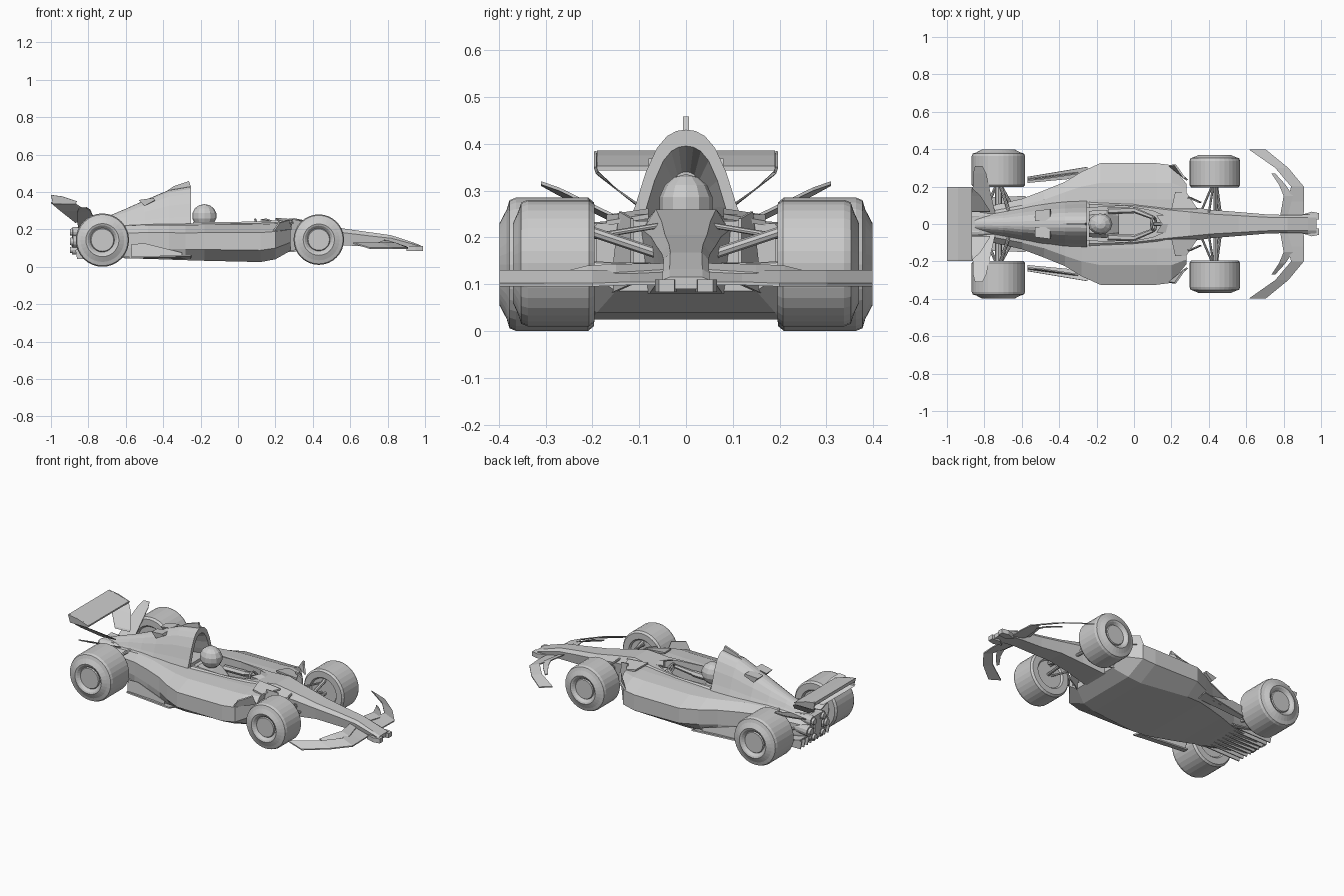
import bpy, bmesh, math
from mathutils import Vector

if "Cube" in bpy.data.objects:
    bpy.data.objects.remove(bpy.data.objects["Cube"])


def make(name, verts, faces, mirror=False, thick=0):
    me = bpy.data.meshes.new(name)
    me.from_pydata(verts, [], faces)
    bm = bmesh.new()
    bm.from_mesh(me)
    bmesh.ops.recalc_face_normals(bm, faces=bm.faces)
    bm.to_mesh(me)
    bm.free()
    ob = bpy.data.objects.new(name, me)
    bpy.context.collection.objects.link(ob)
    if thick:
        m = ob.modifiers.new("thickness", 'SOLIDIFY')
        m.thickness, m.offset = thick, 0
    if mirror:
        m = ob.modifiers.new("mirror", 'MIRROR')
        m.use_axis = (False, True, False)
        m.use_mirror_merge = False
    return ob


def skin(name, rings, mirror=False):
    n = len(rings[0])
    verts = [p for r in rings for p in r]
    faces = [(k*n + i, k*n + (i+1) % n, (k+1)*n + (i+1) % n, (k+1)*n + i)
             for k in range(len(rings)-1) for i in range(n)]
    faces += [tuple(range(n)), tuple(range((len(rings)-1)*n, len(rings)*n))]
    return make(name, verts, faces, mirror)


def loft(name, sections):
    """Each section is (x, half profile from top centre to bottom centre)."""
    rings = []
    for x, half in sections:
        full = half + [(-y, z) for y, z in reversed(half) if y > 1e-6]
        rings.append([(x, y, z) for y, z in full])
    return skin(name, rings)


def plate(name, pts, thick=.008, mirror=True):
    return make(name, pts, [tuple(range(len(pts)))], mirror, thick)


def rod(name, a, b, r=.008, n=6, mirror=True, r2=None):
    a, b = Vector(a), Vector(b)
    q = (b-a).to_track_quat('Z', 'Y')
    rings = []
    for p, rad in ((a, r), (b, r2 or r)):
        rings.append([tuple(p + q @ Vector((rad*math.cos(t), rad*math.sin(t), 0)))
                      for t in [2*math.pi*i/n for i in range(n)]])
    return skin(name, rings, mirror)


def prism(name, outline, z0, z1, mirror=False):
    return skin(name, [[(x, y, z) for x, y in outline] for z in (z0, z1)], mirror)


def span(name, stations, t, mirror=True):
    """Wing from (y, x lead, x trail, z lead, z trail) stations."""
    return skin(name, [[(a, y, za), (b, y, zb), (b, y, zb-t), (a, y, za-t)]
                       for y, a, b, za, zb in stations], mirror)


def cut(ob, cutter):
    m = ob.modifiers.new("cut", 'BOOLEAN')
    m.operation, m.object, m.solver = 'DIFFERENCE', cutter, 'EXACT'
    cutter.hide_render = True
    cutter.display_type = 'WIRE'
    cutter.hide_set(True)


# Side pods, floor and tail: x, width, bottom, top, top width, bottom width
def pod(w, zb, zt, wt, wb):
    h = zt - zb
    return [(0, zt), (wt*.6, zt), (wt, zt-h*.04), (w, zt-h*.25), (w, zb+h*.3), (wb, zb), (0, zb)]


body = loft("body", [(x, pod(*p)) for x, *p in [
    (.28, .215, .085, .235, .19, .15), (.2, .315, .04, .238, .22, .19), (.12, .325, .025, .235, .22, .2),
    (-.18, .325, .032, .232, .22, .24), (-.28, .28, .035, .23, .2, .235), (-.37, .225, .038, .23, .17, .21),
    (-.48, .18, .042, .23, .13, .175), (-.6, .135, .045, .225, .1, .13), (-.86, .075, .06, .19, .05, .06)]])

# Chassis and nose
def tub(w, zb, zt):
    return [(0, zt), (w*.7, zt), (w, zt-(zt-zb)*.25), (w*.85, zb), (0, zb)]


nose = loft("nose", [(x, tub(*p)) for x, *p in [
    (-.24, .15, .1, .24), (0, .14, .1, .24), (.17, .11, .08, .245), (.3, .092, .08, .26), (.42, .075, .1, .235),
    (.56, .064, .115, .205), (.7, .052, .107, .185), (.82, .048, .105, .168), (.93, .05, .095, .132),
    (.975, .05, .09, .115)]])
prism("nose_tip", [(.94, .02), (.99, .025), (.99, .058), (.95, .066), (.9, .05)], .083, .11, True)

hole = prism("cockpit_cutter", [(-.27, .085), (-.05, .098), (.1, .07), (.17, .04),
                                (.17, -.04), (.1, -.07), (-.05, -.098), (-.27, -.085)], .11, .4)
cut(body, hole)
cut(nose, hole)
for s in (1, -1):
    intake = prism("intake_cutter", [(.2, s*.125), (.32, s*.125), (.32, s*.19), (.2, s*.19)], .12, .2)
    cut(body, intake)

# Engine cover with hollow air intake
def arch(w, zt, zb=.2):
    h = zt - zb
    return [(0, zt), (w*.15, zt-h*.012), (w*.3, zt-h*.06), (w*.46, zt-h*.17), (w*.64, zt-h*.4),
            (w*.8, zt-h*.7), (w, zb), (0, zb)]


loft("engine_cover", [(-.4, arch(.06, .34, .23)), (-.25, arch(.105, .395, .21)), (-.25, arch(.135, .43)),
                      (-.37, arch(.13, .41)), (-.5, arch(.115, .355)), (-.6, arch(.095, .31)),
                      (-.7, arch(.07, .268)), (-.85, arch(.05, .215, .17))])
plate("intake_fin", [(-.38, 0, .405), (-.345, 0, .43), (-.262, 0, .458), (-.252, 0, .425)], .012, False)
skin("cover_scoop", [[(-.53, .015, .355), (-.45, .015, .368), (-.445, .02, .35), (-.5, .03, .325)],
                     [(-.53, .07, .357), (-.45, .08, .368), (-.445, .08, .355), (-.5, .07, .325)]], True)

# Driver and cockpit fittings
bpy.ops.mesh.primitive_uv_sphere_add(segments=12, ring_count=7, radius=1, location=(-.18, 0, .272))
helmet = bpy.context.object
helmet.name = "helmet"
helmet.scale = (.066, .058, .063)
loft("driver_torso", [(-.24, tub(.07, .11, .22)), (-.15, tub(.075, .11, .21)), (-.08, tub(.06, .11, .15))])
rod("driver_arm", (-.14, .07, .19), (0, .075, .19), .018)
rod("driver_forearm", (0, .075, .19), (.1, .035, .225), .015, r2=.011)
bpy.ops.mesh.primitive_torus_add(major_segments=14, minor_segments=6, major_radius=.036, minor_radius=.007,
                                 location=(.105, 0, .218), rotation=(0, math.radians(70), 0))
bpy.context.object.name = "steering_wheel"
rod("steering_column", (.105, 0, .218), (.17, 0, .2), .012, mirror=False)
span("windscreen", [(0, .19, .15, .245, .258), (.045, .17, .12, .245, .253)], .006)

# Wheels: lathed around the axle
def wheel(name, x, z, r, y0, y1, cap, n=32):
    prof = [(.03, y0+.01), (r*.6, y0+.01), (r*.66, y0), (r*.93, y0), (r, y0+.012), (r, y1-.02), (r*.96, y1-.006),
            (r*.82, y1), (r*.62, cap), (r*.55, cap-.004), (r*.45, cap-.018), (r*.42, cap-.012), (.01, cap-.012)]
    skin(name, [[(x+a*math.cos(t), y, z+a*math.sin(t)) for t in [2*math.pi*i/n for i in range(n)]]
                for a, y in prof], True)


wheel("rear_wheels", -.725, .1425, .1425, .197, .383, .398)
wheel("front_wheels", .432, .145, .135, .195, .358, .37)

# Suspension
for name, a, b, r in [("front_push_rod", (.435, .06, .165), (.435, .21, .215), .011),
                      ("front_upper_arm", (.4, .06, .225), (.425, .21, .2), .006),
                      ("front_lower_arm", (.46, .06, .135), (.44, .21, .14), .009),
                      ("front_track_arm", (.36, .07, .14), (.42, .21, .14), .006),
                      ("rear_upper_arm", (-.67, .07, .21), (-.715, .21, .18), .009),
                      ("rear_lower_arm", (-.65, .09, .11), (-.715, .21, .12), .009),
                      ("rear_track_arm", (-.8, .06, .13), (-.735, .21, .14), .008),
                      ("rear_axle", (-.725, .05, .145), (-.725, .21, .145), .018)]:
    rod(name, a, b, r, 8)

# Front wing with upper flap
span("front_wing", [(0, .905, .81, .105, .128), (.12, .91, .82, .105, .128), (.2, .908, .84, .102, .13),
                    (.3, .825, .755, .102, .13), (.398, .705, .615, .102, .13)], .007)
span("front_flap", [(.035, .82, .78, .132, .145), (.15, .85, .80, .125, .143), (.21, .81, .775, .12, .14),
                    (.27, .755, .735, .115, .125)], .006)

# Rear wing, leaning supports and blades above the rear wheels
skin("rear_wing", [[(-1, y, .385), (-.94, y, .375), (-.865, y, .352), (-.865, y, .343), (-.94, y, .355),
                    (-1, y, .366)] for y in (-.19, .19)])
plate("rear_wing_end", [(-1, .194, .384), (-.94, .194, .376), (-.86, .194, .35), (-.87, .19, .337),
                        (-.99, .19, .337)], .006)
skin("rear_wing_support", [[(-1, .193, .345), (-.865, .193, .337), (-.865, .186, .33), (-1, .186, .34)],
                           [(-.95, .15, .306), (-.82, .15, .306), (-.82, .145, .298), (-.95, .145, .298)],
                           [(-.87, .07, .245), (-.77, .07, .25), (-.77, .065, .24), (-.87, .065, .235)]], True)
span("rear_blade", [(.05, -.74, -.85, .2, .19), (.18, -.77, -.86, .262, .25), (.27, -.79, -.86, .306, .295),
                    (.31, -.81, -.85, .32, .317)], .007)

# Floor edges, side vanes and intake guides
plate("floor_edge", [(-.57, .22, .05), (-.57, .252, .05), (-.25, .305, .06), (-.25, .25, .045)], .008)
plate("floor_vane", [(-.57, .24, .05), (-.57, .235, .12), (-.5, .24, .125), (-.3, .27, .075), (-.3, .275, .05)], .007)
plate("pod_vane", [(.19, .312, .19), (.22, .316, .235), (.27, .245, .25), (.285, .235, .2)], .01)
plate("guide_vane", [(.26, .16, .08), (.36, .115, .1), (.35, .115, .24), (.29, .14, .255)], .007)
span("guide_blade", [(.08, .34, .2, .25, .262), (.17, .28, .22, .235, .248)], .01)

# Tail: crash box, exhausts and diffuser
prism("tail_box", [(-.885, -.03), (-.885, .03), (-.8, .05), (-.8, -.05)], .07, .21)
for i, (y, z, r) in enumerate([(.045, .185, .028), (.075, .135, .032), (.04, .09, .026)]):
    rod(f"exhaust_{i}", (-.74, y*.8, z), (-.885, y, z), r*.8, 12, r2=r)
    rod(f"exhaust_lip_{i}", (-.88, y, z), (-.897, y, z), r*.75, 12, r2=r*.6)
plate("diffuser_roof", [(-.58, .15, .05), (-.86, .14, .095), (-.86, -.14, .095), (-.58, -.15, .05)], .008, False)
for i in range(9):
    y = -.132 + i*.033
    plate(f"diffuser_fin_{i}", [(-.62, y, .045), (-.86, y, .042), (-.87, y, .09), (-.84, y, .095)], .006, False)
